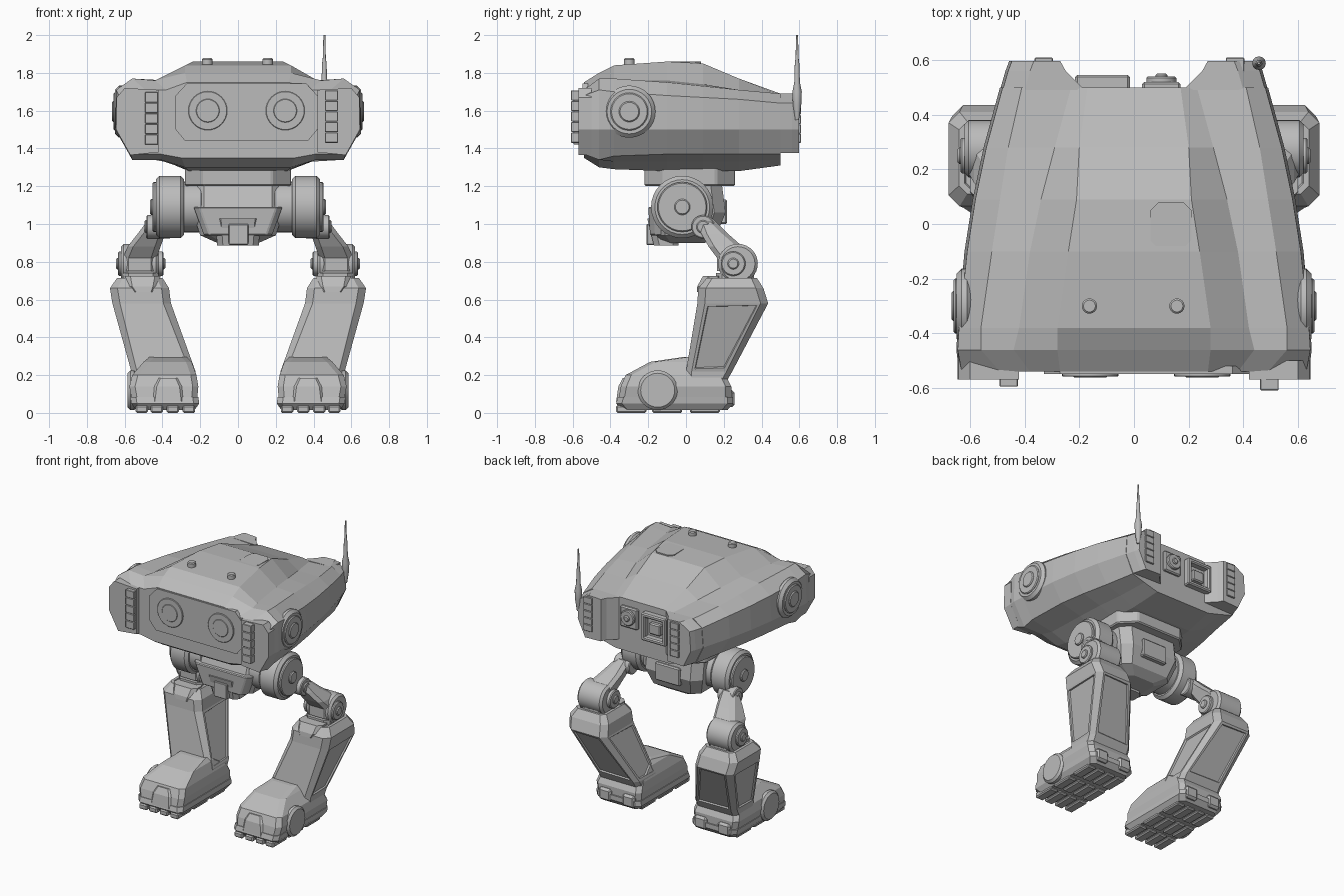
import bpy, bmesh, math
from mathutils import Vector, Matrix

cube = bpy.data.objects.get("Cube")
if cube:
    bpy.data.objects.remove(cube, do_unlink=True)

grey = bpy.data.materials.new("plain grey")
grey.use_nodes = True
tone = (0.5, 0.5, 0.5, 1)
grey.diffuse_color = tone
grey.node_tree.nodes["Principled BSDF"].inputs["Base Color"].default_value = tone


def finish(name, bm, side=1, bevel=0, smooth=False):
    """Turn a bmesh into an object, mirrored across x when side is -1."""
    if side < 0:
        bmesh.ops.scale(bm, vec=(-1, 1, 1), verts=bm.verts)
    bmesh.ops.recalc_face_normals(bm, faces=bm.faces)
    mesh = bpy.data.meshes.new(name)
    bm.to_mesh(mesh)
    bm.free()
    mesh.materials.append(grey)
    obj = bpy.data.objects.new(name, mesh)
    bpy.context.collection.objects.link(obj)
    if bevel:
        mod = obj.modifiers.new("edge bevel", "BEVEL")
        mod.width, mod.segments = bevel, 1
    if smooth:
        bpy.ops.object.select_all(action="DESELECT")
        obj.select_set(True)
        bpy.context.view_layer.objects.active = obj
        bpy.ops.object.shade_smooth_by_angle()
    return obj


def loft(name, rings, side=1, bevel=0, smooth=False, inset_area=0):
    """Skin a list of equal-length rings and cap both ends."""
    bm = bmesh.new()
    loops = [[bm.verts.new(p) for p in ring] for ring in rings]
    n = len(loops[0])
    for a, b in zip(loops, loops[1:]):
        for i in range(n):
            j = (i + 1) % n
            bm.faces.new((a[i], a[j], b[j], b[i]))
    bm.faces.new(loops[0])
    bm.faces.new(loops[-1])
    bmesh.ops.recalc_face_normals(bm, faces=bm.faces)
    if inset_area:
        big = [f for f in bm.faces if f.calc_area() > inset_area and f.normal.y > -0.5]
        bmesh.ops.inset_individual(bm, faces=big, thickness=0.022, depth=0)
        bmesh.ops.inset_individual(bm, faces=big, thickness=0.006, depth=-0.01)
    return finish(name, bm, side, bevel, smooth)


def slab(x0, x1, y0, y1, z, c=0.03):
    """Horizontal rectangle ring with clipped corners."""
    plan = [(x0 + c, y0), (x1 - c, y0), (x1, y0 + c), (x1, y1 - c),
            (x1 - c, y1), (x0 + c, y1), (x0, y1 - c), (x0, y0 + c)]
    return [(x, y, z) for x, y in plan]


def box(name, lo, hi, side=1, bevel=0.008):
    bm = bmesh.new()
    bmesh.ops.create_cube(bm, size=1)
    lo, hi = Vector(lo), Vector(hi)
    bmesh.ops.scale(bm, vec=hi - lo, verts=bm.verts)
    bmesh.ops.translate(bm, vec=(lo + hi) / 2, verts=bm.verts)
    return finish(name, bm, side, bevel)


def disc(name, centre, radius, depth, axis="X", side=1, bevel=0.006, sides=32):
    bm = bmesh.new()
    turn = {"X": Matrix.Rotation(math.pi / 2, 4, "Y"),
            "Y": Matrix.Rotation(math.pi / 2, 4, "X"), "Z": Matrix()}[axis]
    bmesh.ops.create_cone(bm, cap_ends=True, segments=sides, radius1=radius, radius2=radius,
                          depth=depth, matrix=Matrix.Translation(centre) @ turn)
    return finish(name, bm, side, bevel, True)


def vent(name, x, y, z0, z1, count=5):
    step = (z1 - z0) / count
    for i in range(count):
        low = z0 + i * step
        box(f"{name}_slat_{i}", (x - 0.034, y - 0.03, low), (x + 0.034, y + 0.03, low + step - 0.002), bevel=0.003)


# Head shell: half sections from roof edge round to belly, front to back
stations = {
    -0.54: [(.27, 1.75), (.38, 1.71), (.49, 1.71), (.63, 1.68), (.64, 1.50), (.57, 1.37), (.41, 1.37), (.30, 1.35)],
    -0.46: [(.28, 1.80), (.44, 1.76), (.56, 1.77), (.645, 1.71), (.65, 1.50), (.56, 1.34), (.41, 1.34), (.28, 1.30)],
    -0.38: [(.28, 1.84), (.42, 1.76), (.56, 1.77), (.64, 1.70), (.645, 1.50), (.56, 1.36), (.39, 1.33), (.27, 1.29)],
    -0.10: [(.24, 1.86), (.38, 1.76), (.52, 1.75), (.61, 1.68), (.62, 1.50), (.54, 1.37), (.38, 1.33), (.26, 1.28)],
    0.09: [(.21, 1.85), (.34, 1.74), (.49, 1.73), (.58, 1.67), (.59, 1.50), (.51, 1.37), (.37, 1.33), (.25, 1.28)],
    0.28: [(.20, 1.77), (.29, 1.71), (.46, 1.71), (.54, 1.66), (.55, 1.50), (.47, 1.37), (.35, 1.33), (.24, 1.28)],
    0.50: [(.17, 1.69), (.23, 1.68), (.41, 1.69), (.48, 1.64), (.49, 1.50), (.43, 1.37), (.33, 1.34), (.22, 1.31)],
}
loft("head_shell", [[(x, y, z) for x, z in half] + [(-x, y, z) for x, z in reversed(half)]
                    for y, half in stations.items()])

# Face plate and eyes, set between the cheeks
face = [(-.33, 1.50), (-.28, 1.44), (.37, 1.44), (.42, 1.50), (.42, 1.68), (.36, 1.745), (-.27, 1.745), (-.33, 1.68)]
loft("face_plate", [[(x, y, z) for x, z in face] for y in (-0.52, -0.549)])
for x, tag in ((0.25, "left"), (-0.16, "right")):
    disc(f"{tag}_eye_rim", (x, -0.55, 1.6), 0.103, 0.016, "Y", bevel=0.003)
    disc(f"{tag}_eye_lens", (x, -0.556, 1.6), 0.062, 0.01, "Y", bevel=0.003)

# Cheek and rear vents
vent("left_cheek_vent", 0.495, -0.578, 1.43, 1.71)
vent("right_cheek_vent", -0.458, -0.565, 1.42, 1.70)
vent("left_rear_vent", 0.37, 0.578, 1.43, 1.68)
vent("right_rear_vent", -0.33, 0.578, 1.43, 1.68)

# Rear panel: round port and framed recess
box("port_plate", (0.03, 0.49, 1.49), (0.17, 0.52, 1.64))
disc("port_ring", (0.10, 0.525, 1.57), 0.055, 0.03, "Y")
disc("port_hub", (0.10, 0.535, 1.57), 0.022, 0.03, "Y")
for x in (-0.20, -0.03):
    box("frame_upright", (x - 0.015, 0.48, 1.45), (x + 0.015, 0.545, 1.64))
for z in (1.46, 1.63):
    box("frame_rail", (-0.215, 0.48, z - 0.015), (-0.015, 0.545, z + 0.015))
box("frame_core", (-0.16, 0.48, 1.50), (-0.07, 0.53, 1.58))

# Roof fittings
for x in (0.157, -0.163):
    disc("roof_knob", (x, -0.3, 1.855), 0.028, 0.045, "Z", sides=16)
loft("roof_hatch", [slab(0.06, 0.21, -0.09, 0.08, z) for z in (1.846, 1.859)])

# Antenna turned from a profile of radius and height
profile = ((.010, 1.55), (.022, 1.63), (.025, 1.70), (.015, 1.75), (.012, 1.85), (.008, 1.88), (.005, 2.0))
loft("antenna", [[(0.457 + r * math.cos(k * math.pi / 6), 0.588 + r * math.sin(k * math.pi / 6), z)
                  for k in range(12)] for r, z in profile], smooth=True)

# Neck and torso
loft("neck", [slab(-0.28, 0.28, -0.22, 0.26, z, 0.1) for z in (1.2, 1.31)], bevel=0.008)
loft("torso", [slab(-.11, .11, -.11, .10, .90), slab(-.20, .20, -.16, .16, .94, .05),
               slab(-.24, .24, -.18, .21, 1.06, .06), slab(-.24, .24, -.13, .19, 1.21, .06)])
loft("torso_bib", [slab(-.18, .18, -.19, -.1, .94), slab(-.235, .235, -.2, -.1, 1.09)], bevel=0.006)
loft("belly_box", [slab(-.11, .11, -.17, -.04, .885), slab(-.12, .12, -.205, -.04, 1.03)])
box("belly_latch", (-0.05, -0.209, 0.89), (0.055, -0.15, 1.0), bevel=0.004)
box("rear_torso_plate", (-0.1, 0.12, 1.0), (0.1, 0.218, 1.13))

# Everything that exists once per side
for side, tag in ((1, "left"), (-1, "right")):
    # Cheek, tapered rear pod and ear
    cheek = [(.42, 1.71), (.60, 1.72), (.642, 1.67), (.645, 1.50), (.57, 1.365), (.42, 1.38)]
    loft(f"{tag}_cheek", [[(x, y, z) for x, z in cheek] for y in (-0.5, -0.568)], side)
    rim = [(.40, 1.69), (.48, 1.64), (.49, 1.50), (.43, 1.375)]
    pod = {0.49: (0.18, 0), 0.56: (0.25, 0.02), 0.597: (0.27, 0.034)}
    loft(f"{tag}_rear_pod", [[(inner, y, 1.685)] + [(x - shift, y, z) for x, z in rim] + [(inner, y, 1.38)]
                             for y, (inner, shift) in pod.items()], side)
    disc(f"{tag}_ear_base", (0.62, -0.3, 1.595), 0.138, 0.06, side=side, bevel=0.02)
    disc(f"{tag}_ear_ring", (0.642, -0.3, 1.595), 0.10, 0.035, side=side)
    disc(f"{tag}_ear_hub", (0.65, -0.3, 1.595), 0.055, 0.035, side=side)

    # Hip drum
    disc(f"{tag}_hip_collar", (0.25, -0.02, 1.09), 0.135, 0.12, side=side)
    disc(f"{tag}_hip_drum", (0.36, -0.02, 1.09), 0.165, 0.15, side=side, bevel=0.02)
    disc(f"{tag}_hip_cap", (0.437, -0.02, 1.09), 0.132, 0.03, side=side)
    disc(f"{tag}_hip_hub", (0.45, -0.02, 1.09), 0.042, 0.03, side=side)

    # Thigh link and knee
    disc(f"{tag}_thigh_pivot", (0.42, 0.09, 0.985), 0.062, 0.13, side=side)
    disc(f"{tag}_thigh_pin", (0.46, 0.09, 0.985), 0.035, 0.07, side=side)
    loft(f"{tag}_thigh", [slab(.43, .61, .165, .33, .75), slab(.43, .61, .165, .34, .82),
                          slab(.41, .585, .12, .30, .88), slab(.385, .53, .08, .22, .95),
                          slab(.37, .47, .05, .14, 1.03)], side)
    disc(f"{tag}_knee_drum", (0.52, 0.275, 0.79), 0.105, 0.2, side=side, bevel=0.015)
    disc(f"{tag}_knee_pin", (0.515, 0.25, 0.79), 0.065, 0.24, side=side)
    disc(f"{tag}_knee_hub", (0.515, 0.25, 0.79), 0.03, 0.26, side=side)
    loft(f"{tag}_knee_bracket", [slab(.42, .61, .16, .36, z) for z in (.68, .74)], side)

    # Shin with recessed side and rear panels
    loft(f"{tag}_shin", [slab(.22, .56, 0, .20, .14), slab(.225, .565, 0, .245, .22),
                         slab(.355, .665, .06, .435, .58, .04), slab(.365, .678, .065, .41, .66, .04),
                         slab(.40, .64, .11, .375, .715)], side, inset_area=0.05)
    loft(f"{tag}_shin_front_cap", [slab(.43, .57, .057, .2, .64), slab(.42, .59, .06, .2, .67),
                                   slab(.41, .60, .09, .2, .725)], side)

    # Foot: sole, upper, toe cap, ankle and treads
    loft(f"{tag}_sole", [slab(.23, .54, -.34, .22, .015), slab(.205, .565, -.37, .25, .05),
                         slab(.21, .57, -.36, .25, .085)], side)
    loft(f"{tag}_foot_upper", [slab(.215, .565, -.355, .24, .085), slab(.21, .575, -.345, .24, .14),
                               slab(.22, .56, -.32, .21, .20), slab(.245, .50, -.19, .10, .27),
                               slab(.27, .47, -.02, .08, .295)], side)
    loft(f"{tag}_toe_cap", [slab(.27, .47, -.37, -.2, .06), slab(.28, .46, -.358, -.2, .14),
                            slab(.30, .44, -.335, -.2, .185)], side)
    disc(f"{tag}_ankle_disc", (0.56, -0.15, 0.12), 0.105, 0.05, side=side, bevel=0.015)
    for x in (0.26, 0.345, 0.43, 0.51):
        for y in (-0.29, -0.1, 0.1):
            box(f"{tag}_tread", (x - 0.033, y - 0.08, 0), (x + 0.033, y + 0.08, 0.04), side)
    for x in (0.29, 0.48):
        box(f"{tag}_heel_block", (x - 0.05, 0.15, 0.03), (x + 0.05, 0.258, 0.12), side, 0.015)
